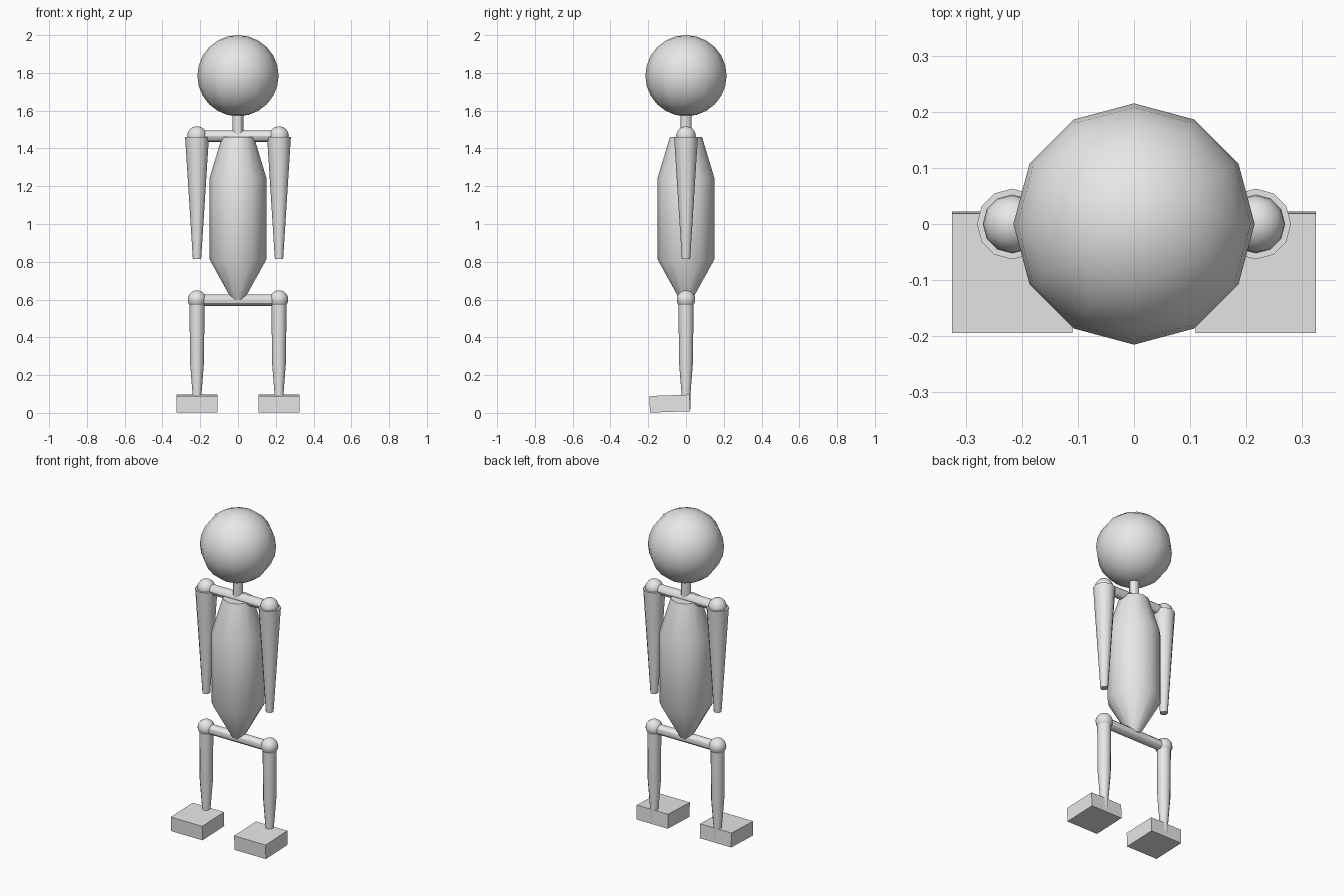
import bpy, bmesh, math
from mathutils import Matrix, Vector

if "Cube" in bpy.data.objects:
    bpy.data.objects.remove(bpy.data.objects["Cube"], do_unlink=True)

SIDES = 12
LIMB_X = 0.217
SHOULDER_Z, HIP_Z = 1.465, 0.597

grey = bpy.data.materials.new("light_grey")
grey.use_nodes = True
grey.diffuse_color = (0.8, 0.8, 0.8, 1)
grey.node_tree.nodes["Principled BSDF"].inputs["Base Color"].default_value = (0.8, 0.8, 0.8, 1)


def finish(name, bm, smooth=True):
    bmesh.ops.recalc_face_normals(bm, faces=bm.faces)
    mesh = bpy.data.meshes.new(name)
    bm.to_mesh(mesh)
    bm.free()
    mesh.materials.append(grey)
    obj = bpy.data.objects.new(name, mesh)
    bpy.context.collection.objects.link(obj)
    if smooth:
        bpy.ops.object.select_all(action='DESELECT')
        obj.select_set(True)
        bpy.context.view_layer.objects.active = obj
        bpy.ops.object.shade_smooth_by_angle(angle=math.radians(30))
    return obj


def turned(name, profile, x=0):
    """Capped turned solid from (radius, z) pairs."""
    bm = bmesh.new()
    rings = []
    for r, z in profile:
        rings.append([bm.verts.new((x + r * math.cos(a), r * math.sin(a), z))
                      for a in (math.tau * i / SIDES for i in range(SIDES))])
    for low, high in zip(rings, rings[1:]):
        for i in range(SIDES):
            j = (i + 1) % SIDES
            bm.faces.new((low[i], low[j], high[j], high[i]))
    bm.faces.new(rings[0])
    bm.faces.new(rings[-1])
    return finish(name, bm)


def ball(name, radius, x, z):
    bm = bmesh.new()
    bmesh.ops.create_uvsphere(bm, u_segments=SIDES, v_segments=SIDES, radius=radius,
                              matrix=Matrix.Translation((x, 0, z)))
    return finish(name, bm)


def crossbar(name, radius, z):
    bm = bmesh.new()
    place = Matrix.Translation((0, 0, z)) @ Matrix.Rotation(math.pi / 2, 4, 'Y')
    bmesh.ops.create_cone(bm, cap_ends=True, segments=SIDES, radius1=radius,
                          radius2=radius, depth=2 * LIMB_X, matrix=place)
    return finish(name, bm)


def foot(name, x):
    # Block that rises slightly towards the heel
    bm = bmesh.new()
    place = (Matrix.Translation((x, -0.086, 0.049))
             @ Matrix.Rotation(math.radians(2), 4, 'X')
             @ Matrix.Diagonal(Vector((0.215, 0.213, 0.088, 1))))
    bmesh.ops.create_cube(bm, size=1, matrix=place)
    return finish(name, bm, smooth=False)


# Head, neck and body
ball("head", 0.215, 0, 1.785)
turned("neck", [(0.029, 1.44), (0.029, 1.6)])
turned("torso", [(0.033, 0.6), (0.15, 0.812), (0.15, 1.245), (0.085, 1.46)])
crossbar("shoulder_bar", 0.03, SHOULDER_Z)
crossbar("hip_bar", 0.03, HIP_Z)

# Limbs on both sides
for side, sign in (("left", 1), ("right", -1)):
    x = sign * LIMB_X
    ball(side + "_shoulder", 0.052, x, SHOULDER_Z)
    ball(side + "_hip", 0.049, x, HIP_Z + 0.003)
    turned(side + "_arm", [(0.022, 0.815), (0.063, 1.46)], x)
    turned(side + "_leg", [(0.023, 0.02), (0.023, 0.09), (0.037, 0.27), (0.04, HIP_Z)], x)
    foot(side + "_foot", x)
